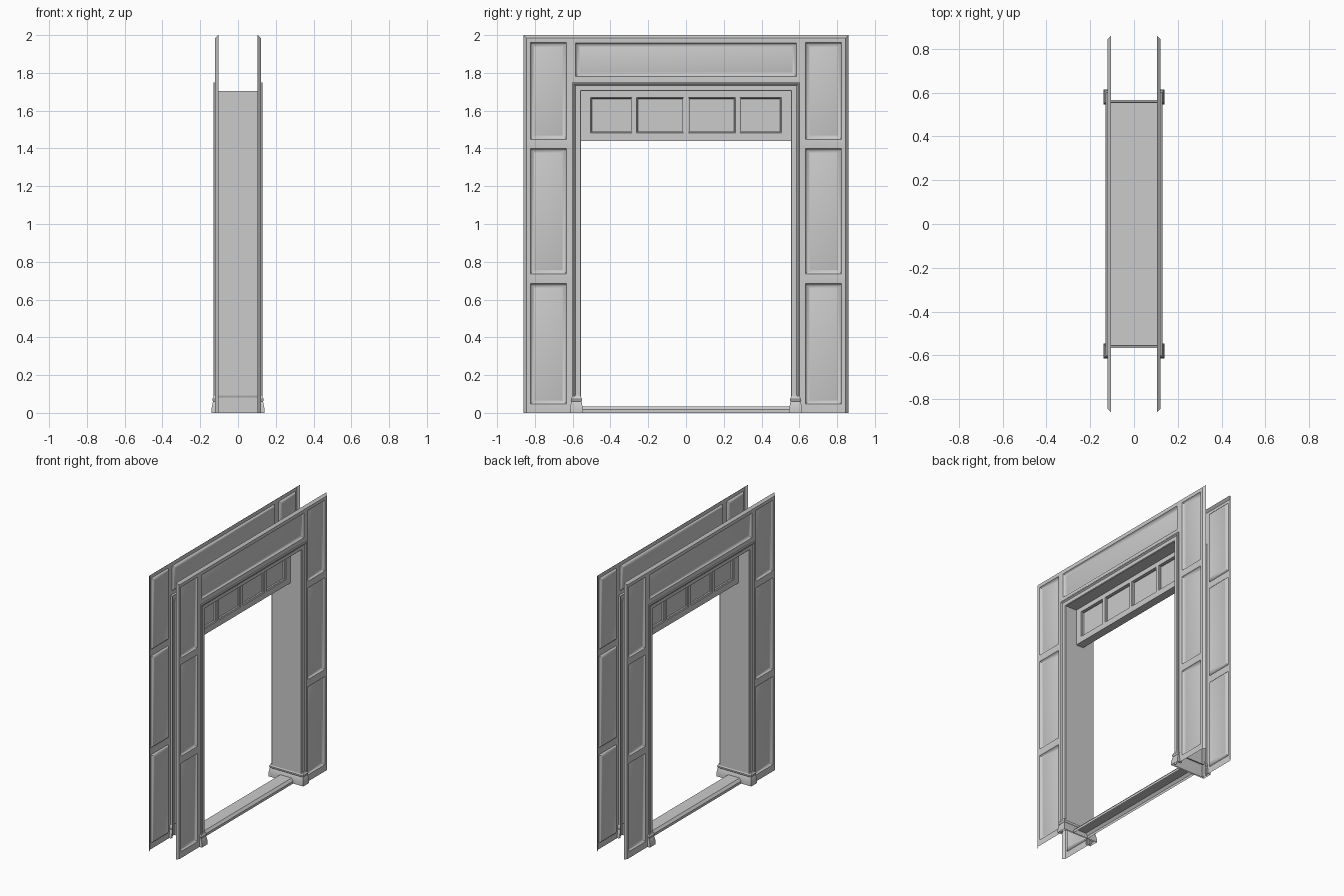
import bpy, bmesh, math

if "Cube" in bpy.data.objects:
    bpy.data.objects.remove(bpy.data.objects["Cube"])

def finish(name, bm, axes):
    """Turn a bmesh into an object mirrored across the given axes."""
    bmesh.ops.remove_doubles(bm, verts=bm.verts, dist=1e-5)
    me = bpy.data.meshes.new(name)
    bm.to_mesh(me)
    bm.free()
    ob = bpy.data.objects.new(name, me)
    bpy.context.collection.objects.link(ob)
    bpy.ops.object.select_all(action='DESELECT')
    ob.select_set(True)
    bpy.context.view_layer.objects.active = ob
    bpy.ops.object.shade_smooth_by_angle(angle=math.radians(32))
    m = ob.modifiers.new("Mirror", 'MIRROR')
    m.use_axis = ('x' in axes, 'y' in axes, False)
    m.merge_threshold = 1e-4
    return ob

def strip(bm, rows):
    """Skin a grid of points, row by row."""
    vs = [[bm.verts.new(p) for p in r] for r in rows]
    for a, b in zip(vs, vs[1:]):
        for j in range(len(a) - 1):
            bm.faces.new((a[j], b[j], b[j + 1], a[j + 1]))

def panel(bm, border, rect, x, steps):
    """Flat frame from border to rect (y0, y1, z0, z1), then moulded rings (inset, x)."""
    rings = [(border, x), (rect, x)]
    for d, xx in steps:
        y0, y1, z0, z1 = rect
        rings.append(((y0 + d, y1 - d, z0 + d, z1 - d), xx))
    prev = None
    for (y0, y1, z0, z1), xx in rings:
        cur = [bm.verts.new((xx, y, z)) for y, z in ((y0, z0), (y1, z0), (y1, z1), (y0, z1))]
        if prev:
            for i in range(4):
                k = (i + 1) % 4
                bm.faces.new((prev[i], prev[k], cur[k], cur[i]))
        prev = cur
    bm.faces.new(prev)

FACE, EDGE = 0.121, 0.104
MOULD = [(0.006, 0.119), (0.010, 0.112), (0.018, 0.107), (0.026, 0.105), (0.032, 0.107)]

# Side wall panelling: three stacked panels with a bevelled outer edge
bm = bmesh.new()
for b0, b1, p0, p1 in ((0, 0.71, 0.04, 0.69), (0.71, 1.423, 0.73, 1.405), (1.423, 1.985, 1.442, 1.967)):
    panel(bm, (0.60, 0.845, b0, b1), (0.627, 0.83, p0, p1), FACE, MOULD)
strip(bm, [[(FACE, 0.845, 0), (FACE, 0.845, 1.985), (FACE, 0.60, 1.985)],
           [(EDGE, 0.86, 0), (EDGE, 0.86, 2), (EDGE, 0.60, 2)]])
finish("side_panelling", bm, "xy")

# Frieze panel over the doorway
bm = bmesh.new()
panel(bm, (-0.60, 0.60, 1.75, 1.985), (-0.59, 0.59, 1.775, 1.965), FACE, MOULD)
strip(bm, [[(FACE, 0.60, 1.985), (FACE, -0.60, 1.985)], [(EDGE, 0.60, 2), (EDGE, -0.60, 2)]])
finish("frieze_panel", bm, "x")

# Architrave around the opening
bm = bmesh.new()
prof = [(0, 0.104), (0, 0.118), (0.004, 0.122), (0.030, 0.122), (0.033, 0.127),
        (0.037, 0.130), (0.043, 0.130), (0.047, 0.127), (0.047, 0.104)]
strip(bm, [[(x, 0.555 + d, 0), (x, 0.555 + d, 1.703 + d), (x, 0, 1.703 + d)] for d, x in prof])
finish("architrave", bm, "xy")

# Jamb and head lining
bm = bmesh.new()
strip(bm, [[(0.104, y, z), (0, y, z)] for y, z in ((0.555, 0), (0.555, 1.703), (0, 1.703))])
finish("jamb_lining", bm, "xy")

# Moulded plinths wrapping the feet of the jambs
bm = bmesh.new()
prof = [(0.014, 0), (0.014, 0.022), (0.008, 0.055), (0.005, 0.060), (0.009, 0.065),
        (0.010, 0.074), (0.005, 0.082), (0.002, 0.092), (-0.006, 0.092)]
strip(bm, [[(0.104, 0.60 + o, z), (0.126 + o, 0.60 + o, z), (0.126 + o, 0.56 - o, z), (0, 0.56 - o, z)]
           for o, z in prof])
finish("plinth", bm, "xy")

# Threshold
bm = bmesh.new()
strip(bm, [[(x, 0.555, z), (x, -0.555, z)] for x, z in ((0.06, 0), (0.06, 0.018), (0.045, 0.035), (0, 0.035))])
finish("threshold", bm, "x")

# Transom with four recessed lights
bm = bmesh.new()
T = 0.03
for b0, b1, p0, p1 in ((0, 0.2735, 0.012, 0.262), (0.2735, 0.555, 0.285, 0.505)):
    panel(bm, (b0, b1, 1.44, 1.703), (p0, p1, 1.483, 1.67), T, [(0.002, 0.024), (0.006, 0.022), (0.007, 0.012)])
strip(bm, [[(0, 0.555, 1.44), (0, 0, 1.44)], [(T, 0.555, 1.44), (T, 0, 1.44)]])
finish("transom", bm, "xy")
